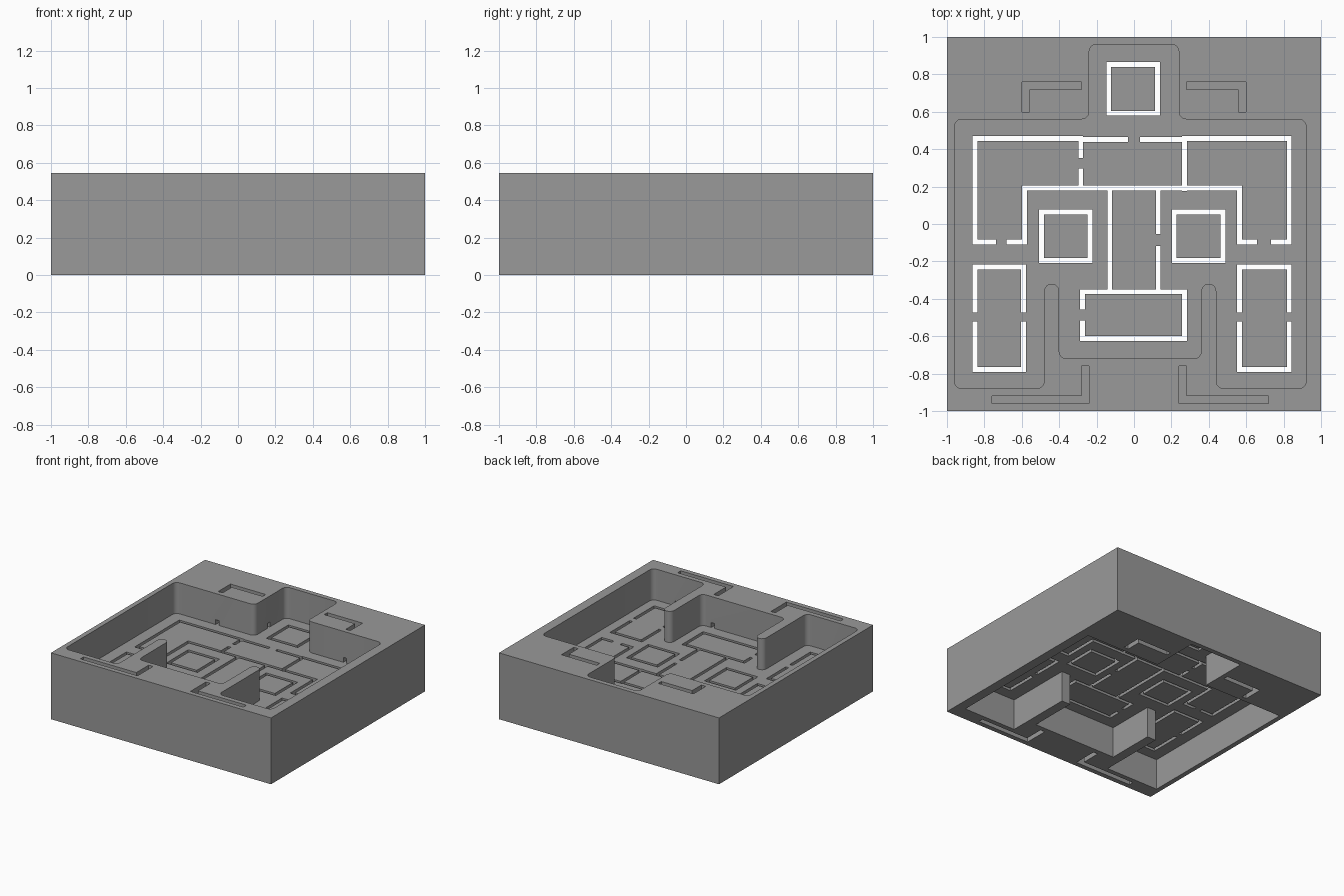
import bpy
import bmesh

cube = bpy.data.objects.get("Cube")
if cube:
    bpy.data.objects.remove(cube, do_unlink=True)

HEIGHT, LOW, HIGH = 0.545, 0.255, 0.29   # block height, web underside and top
T = 0.026                                # slot width

grey = bpy.data.materials.new("plain_grey")
grey.use_nodes = True
colour = (0.32, 0.32, 0.32, 1)
grey.diffuse_color = colour
grey.node_tree.nodes["Principled BSDF"].inputs["Base Color"].default_value = colour

cutters = bpy.data.collections.new("cutters")
bpy.context.scene.collection.children.link(cutters)


def prism(name, outline, z0, z1, collection, radius=0):
    """Extrude an outline, optionally rounding its upright edges."""
    bm = bmesh.new()
    face = bm.faces.new([bm.verts.new((x, y, z0)) for x, y in outline])
    top = bmesh.ops.extrude_face_region(bm, geom=[face])["geom"]
    for v in top:
        if isinstance(v, bmesh.types.BMVert):
            v.co.z = z1
    if radius:
        upright = [e for e in bm.edges if abs(e.verts[0].co.z - e.verts[1].co.z) > 0.01]
        bmesh.ops.bevel(bm, geom=upright, offset=radius, segments=6, profile=0.5,
                        affect='EDGES')
    bmesh.ops.recalc_face_normals(bm, faces=bm.faces)
    mesh = bpy.data.meshes.new(name)
    bm.to_mesh(mesh)
    bm.free()
    mesh.materials.append(grey)
    obj = bpy.data.objects.new(name, mesh)
    collection.objects.link(obj)
    return obj


def cut(name, outline, z0, z1, radius=0):
    prism(name, outline, z0, z1, cutters, radius).hide_render = True


def rect(x0, y0, x1, y1):
    return [(x0, y0), (x1, y0), (x1, y1), (x0, y1)]


def slot(x0, y0, x1, y1):
    """Straight slot through the web, given by its centre line."""
    h = T / 2
    cut("slot", rect(min(x0, x1) - h, min(y0, y1) - h, max(x0, x1) + h, max(y0, y1) + h),
        LOW - 0.02, HIGH + 0.02)


def path(*points):
    for a, b in zip(points, points[1:]):
        slot(*a, *b)


# Solid block
block = prism("mould_block", rect(-1, -1, 1, 1), 0, HEIGHT, bpy.context.scene.collection)

# Large recess from above (rounded) and below (sharp)
recess = [(-.96, .56), (-.24, .56), (-.24, .96), (.24, .96), (.24, .56), (.92, .56),
          (.92, -.88), (.44, -.88), (.44, -.32), (.36, -.32), (.36, -.72), (-.40, -.72),
          (-.40, -.32), (-.48, -.32), (-.48, -.88), (-.96, -.88)]
cut("upper_recess", recess, HIGH, HEIGHT + 0.1, 0.0395)
cut("lower_recess", recess, -0.1, LOW)

# L-shaped grooves in the rim, on both faces, with small ports into the upper recess
for s in (-1, 1):
    end = 0.76 if s < 0 else 0.72
    back = [(.28, .76), (.60, .76), (.60, .60), (.56, .60), (.56, .72), (.28, .72)]
    front = [(.24, -.76), (.28, -.76), (.28, -.92), (end, -.92), (end, -.96), (.24, -.96)]
    for shape in (back, front):
        outline = [(s * x, y) for x, y in shape]
        cut("upper_groove", outline, HIGH, HEIGHT + 0.1)
        cut("lower_groove", outline, -0.1, LOW)
    for x0, y0, x1, y1 in ((.565, .54, .595, .62), (.22, .725, .30, .755),
                           (.245, -.78, .275, -.70), (end - .035, -.94, end - .005, -.86)):
        cut("port", rect(s * x0, y0, s * x1, y1), HIGH, HIGH + 0.04)

# Square ring slots
for x, y in ((-.365, -.065), (.345, -.065), (-.005, .722)):
    r = 0.13
    path((x - r, y - r), (x + r, y - r), (x + r, y + r), (x - r, y + r), (x - r, y - r))

# Lower side rooms, each open at mid height on both sides
for x0, x1 in ((-.85, -.59), (.565, .83)):
    path((x0, -.535), (x0, -.777), (x1, -.777), (x1, -.535))
    path((x0, -.46), (x0, -.23), (x1, -.23), (x1, -.46))

# Upper side rooms
path((-.75, -.097), (-.85, -.097), (-.85, .457), (-.285, .457), (-.285, .365))
path((-.285, .285), (-.285, .193), (-.585, .193), (-.585, -.097), (-.67, -.097))
path((.745, -.097), (.83, -.097), (.83, .457), (.27, .457), (.27, .19))
path((.645, -.097), (.565, -.097), (.565, .193), (-.285, .193))

# Middle room top wall, in two runs
slot(-.285, .452, -.045, .452)
slot(.045, .452, .27, .452)

# Corridor and front room
slot(-.13, .193, -.13, -.36)
slot(.13, .193, .13, -.04)
slot(.13, -.13, .13, -.36)
path((-.275, -.445), (-.275, -.362), (.27, -.362), (.27, -.613),
     (-.275, -.613), (-.275, -.53))

# Carve the block and bake the result
mod = block.modifiers.new("carve", 'BOOLEAN')
mod.operation = 'DIFFERENCE'
mod.operand_type = 'COLLECTION'
mod.collection = cutters
mod.solver = 'EXACT'
mod.use_self = True
bpy.context.view_layer.update()
graph = bpy.context.evaluated_depsgraph_get()
carved = bpy.data.meshes.new_from_object(block.evaluated_get(graph))
block.modifiers.clear()
block.data = carved
carved.materials.clear()
carved.materials.append(grey)
for f in carved.polygons:
    f.material_index = 0
for obj in list(cutters.objects):
    bpy.data.objects.remove(obj, do_unlink=True)
bpy.data.collections.remove(cutters)

# Smooth rounded corners, keep edges sharp
bpy.ops.object.select_all(action='DESELECT')
block.select_set(True)
bpy.context.view_layer.objects.active = block
bpy.ops.object.shade_smooth_by_angle(angle=0.5)
